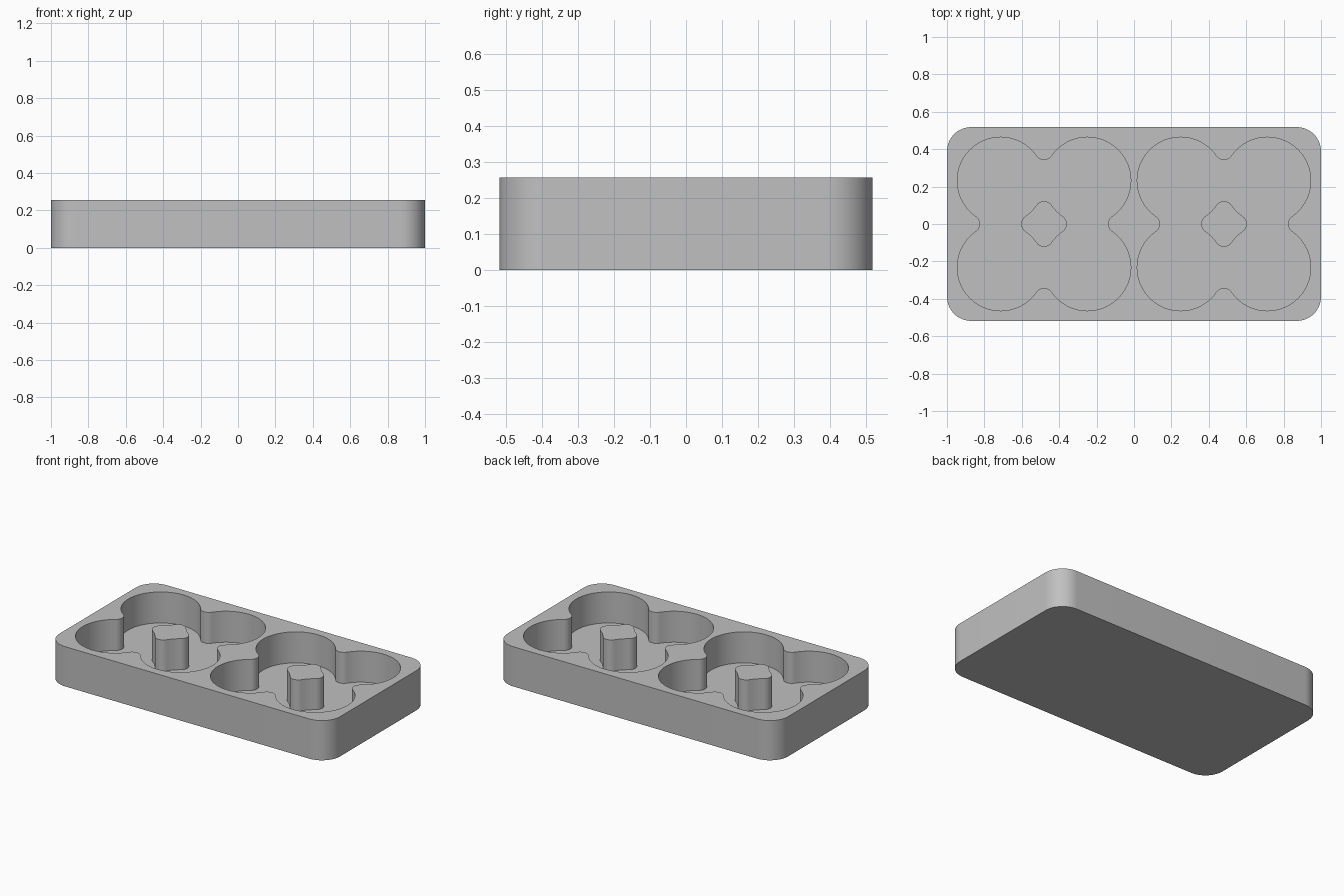
import bpy
import bmesh
import math
from mathutils import Vector, Matrix

cube = bpy.data.objects.get("Cube")
if cube:
    bpy.data.objects.remove(cube, do_unlink=True)

HALF_X, HALF_Y, TOP, FLOOR = 1.0, 0.518, 0.256, 0.056
CORNER = 0.13            # outer corner radius
CELL_X = 0.481           # centre of each four-lobed pocket
LOBE = 0.232             # lobe radius, also lobe centre offset
TIP = 0.05               # rounding between neighbouring lobes
REACH = math.sqrt((LOBE + TIP) ** 2 - LOBE ** 2)
STEEP = math.atan2(LOBE, REACH)


def arc(cx, cy, radius, start, end, steps):
    """Points along an arc, leaving out the last one."""
    angles = [start + (end - start) * i / steps for i in range(steps)]
    return [Vector((cx + radius * math.cos(a), cy + radius * math.sin(a))) for a in angles]


def four_fold(quarter, cx):
    """Repeat a quarter outline four times about a cell centre."""
    pts = [Matrix.Rotation(k * math.pi / 2, 2) @ p for k in range(4) for p in quarter]
    return [p + Vector((cx, 0)) for p in pts]


def add_loop(bm, pts, z):
    verts = [bm.verts.new((p.x, p.y, z)) for p in pts]
    for i, v in enumerate(verts):
        bm.edges.new((v, verts[(i + 1) % len(verts)]))
    return verts


def wall(bm, low, high):
    for i in range(len(low)):
        j = (i + 1) % len(low)
        bm.faces.new((low[i], low[j], high[j], high[i]))


def fill(bm, *loops):
    """Fill the flat area between an outline and its holes."""
    edges = [bm.edges.get((l[i - 1], l[i])) for l in loops for i in range(len(l))]
    bmesh.ops.triangle_fill(bm, edges=edges, use_beauty=True, normal=(0, 0, 1))


# Outlines: rounded rectangle, pocket lobes, and the post left between them
half = math.pi / 2
outline = []
for k, (sx, sy) in enumerate(((1, 1), (-1, 1), (-1, -1), (1, -1))):
    cx, cy = sx * (HALF_X - CORNER), sy * (HALF_Y - CORNER)
    outline += arc(cx, cy, CORNER, k * half, (k + 1) * half, 16)
    outline.append(Vector((cx + CORNER * math.cos((k + 1) * half),
                           cy + CORNER * math.sin((k + 1) * half))))

flat = half - STEEP
pocket_quarter = (arc(LOBE, LOBE, LOBE, -STEEP, math.pi - flat, 40)
                  + arc(0, LOBE + REACH, TIP, -flat, flat - math.pi, 14))
post_quarter = (arc(LOBE - REACH, 0, TIP, -STEEP, STEEP, 14)
                + arc(LOBE, LOBE, LOBE, math.pi + STEEP, math.pi + flat, 6))

# Tray body: one closed solid
bm = bmesh.new()
base = add_loop(bm, outline, 0)
rim = add_loop(bm, outline, TOP)
wall(bm, base, rim)
bm.faces.new(base[::-1])

# Pockets with central posts
rim_holes = []
for cx in (-CELL_X, CELL_X):
    pocket = four_fold(pocket_quarter, cx)
    post = four_fold(post_quarter, cx)
    pocket_low, pocket_high = add_loop(bm, pocket, FLOOR), add_loop(bm, pocket, TOP)
    post_low, post_high = add_loop(bm, post, FLOOR), add_loop(bm, post, TOP)
    wall(bm, pocket_high, pocket_low)
    wall(bm, post_low, post_high)
    bm.faces.new(post_high)
    fill(bm, pocket_low, post_low)
    rim_holes.append(pocket_high)
fill(bm, rim, *rim_holes)
bmesh.ops.recalc_face_normals(bm, faces=bm.faces)

mesh = bpy.data.meshes.new("tray")
bm.to_mesh(mesh)
bm.free()
tray = bpy.data.objects.new("tray", mesh)
bpy.context.collection.objects.link(tray)

# Plain grey material
grey = bpy.data.materials.new("grey")
grey.use_nodes = True
colour = (0.53, 0.53, 0.53, 1)
grey.diffuse_color = colour
grey.node_tree.nodes["Principled BSDF"].inputs["Base Color"].default_value = colour
mesh.materials.append(grey)

# Smooth curved walls, sharp rims
bpy.ops.object.select_all(action="DESELECT")
tray.select_set(True)
bpy.context.view_layer.objects.active = tray
bpy.ops.object.shade_smooth_by_angle(angle=math.radians(30))
